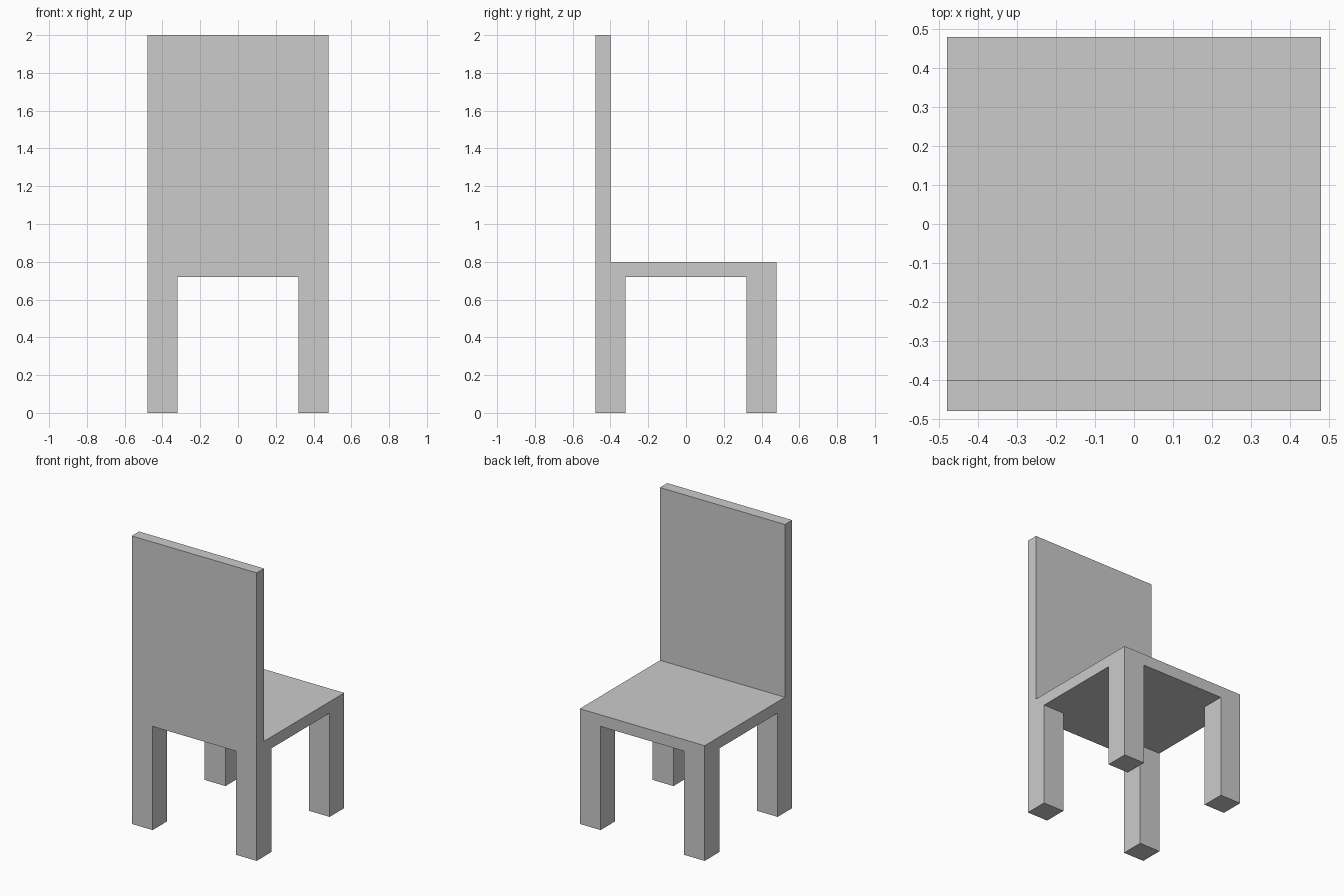
import bpy

if "Cube" in bpy.data.objects:
    bpy.data.objects.remove(bpy.data.objects["Cube"])

HALF = 0.48      # half the seat width and depth
LEG = 0.16       # leg thickness
SLAB = 0.08      # seat and backrest thickness
SEAT_TOP = 0.80
HEIGHT = 2.0


def box(name, lo, hi):
    """Add a box spanning two opposite corners."""
    centre = [(a + b) / 2 for a, b in zip(lo, hi)]
    bpy.ops.mesh.primitive_cube_add(size=1, location=centre)
    obj = bpy.context.object
    obj.name = obj.data.name = name
    obj.scale = [b - a for a, b in zip(lo, hi)]
    bpy.ops.object.transform_apply(location=False, rotation=False, scale=True)
    return obj


# Seat slab
box("seat", (-HALF, -HALF, SEAT_TOP - SLAB), (HALF, HALF, SEAT_TOP))

# Backrest panel, standing on the -y edge of the seat
box("backrest", (-HALF, -HALF, SEAT_TOP), (HALF, -HALF + SLAB, HEIGHT))

# Four square legs, flush with the seat corners
inner = HALF - LEG
for side, x in (("left", -HALF), ("right", inner)):
    for end, y in (("backrest_side", -HALF), ("open_side", inner)):
        box(f"{side}_{end}_leg", (x, y, 0), (x + LEG, y + LEG, SEAT_TOP - SLAB))
